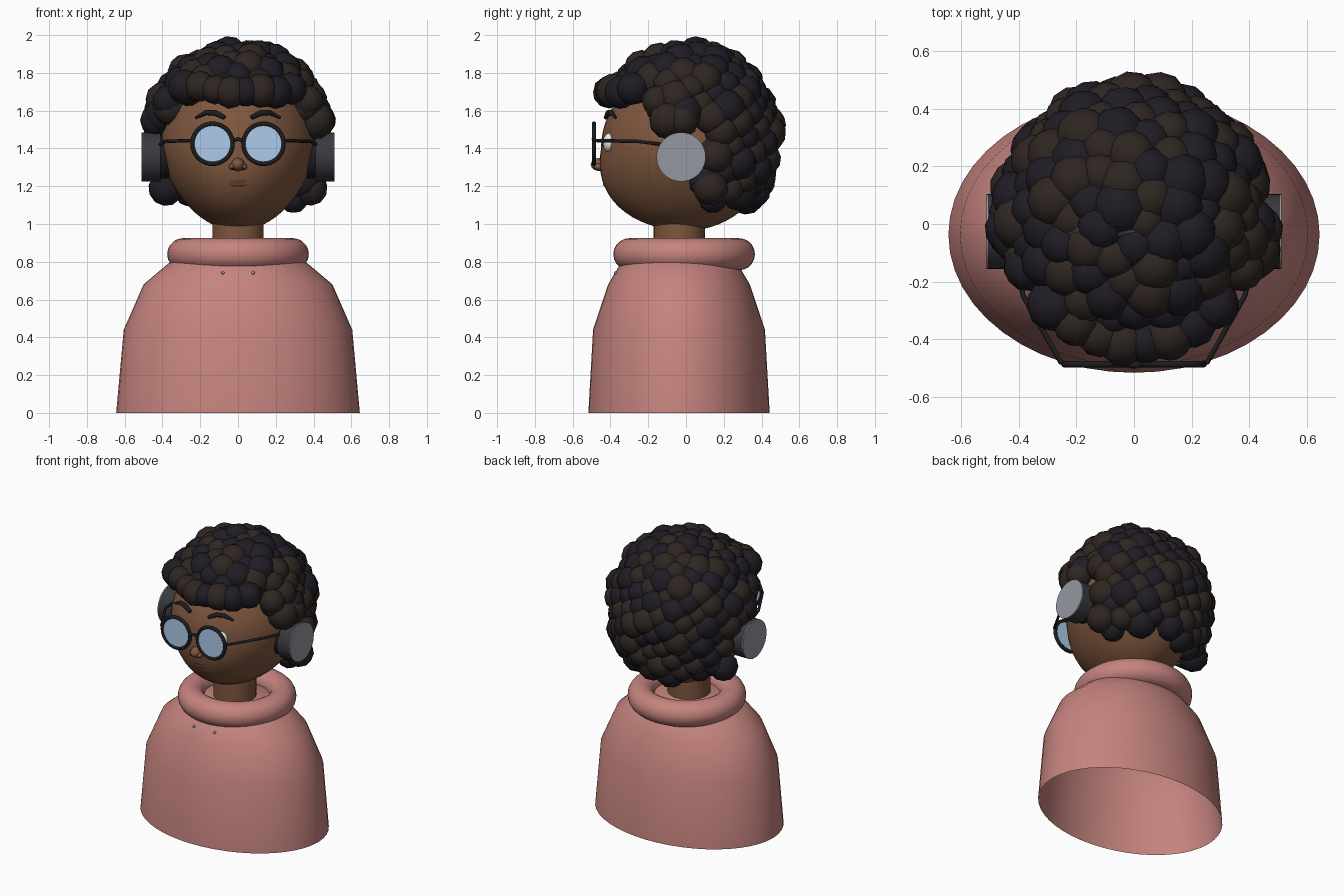
import bpy, bmesh, math, random
from mathutils import Vector, Matrix

if "Cube" in bpy.data.objects:
    bpy.data.objects.remove(bpy.data.objects["Cube"])

random.seed(7)


def material(name, rgb):
    m = bpy.data.materials.new(name)
    m.diffuse_color = (*rgb, 1)
    m.use_nodes = True
    m.node_tree.nodes["Principled BSDF"].inputs["Base Color"].default_value = m.diffuse_color
    return m


PINK = material("pink_knit", (0.56, 0.23, 0.21))
SKIN = material("skin", (0.21, 0.095, 0.048))
LIP = material("lip", (0.17, 0.06, 0.04))
BLACK = material("black", (0.012, 0.012, 0.014))
CHARCOAL = material("charcoal", (0.04, 0.042, 0.05))
GREY = material("grey", (0.3, 0.31, 0.35))
LENS = material("lens_blue", (0.42, 0.6, 0.82))
WHITE = material("eye_white", (0.85, 0.83, 0.78))
HAIR_DARK = material("hair_dark", (0.014, 0.012, 0.018))
HAIR_BROWN = material("hair_brown", (0.028, 0.019, 0.016))


def finish(ob, name, mat, angle=40):
    ob.name = name
    ob.data.materials.append(mat)
    bpy.ops.object.select_all(action='DESELECT')
    ob.select_set(True)
    bpy.context.view_layer.objects.active = ob
    bpy.ops.object.shade_smooth_by_angle(angle=math.radians(angle))
    return ob


def from_bmesh(bm, name, mat, angle=40):
    bmesh.ops.recalc_face_normals(bm, faces=bm.faces)
    me = bpy.data.meshes.new(name)
    bm.to_mesh(me)
    bm.free()
    ob = bpy.data.objects.new(name, me)
    bpy.context.collection.objects.link(ob)
    return finish(ob, name, mat, angle)


def ball(name, loc, scale, mat, seg=24):
    bpy.ops.mesh.primitive_uv_sphere_add(segments=seg, ring_count=seg // 2, location=loc)
    bpy.context.object.scale = scale
    return finish(bpy.context.object, name, mat)


def cyl(name, loc, r, depth, mat, axis='Z', seg=40):
    rot = {'X': (0, math.pi / 2, 0), 'Y': (math.pi / 2, 0, 0), 'Z': (0, 0, 0)}[axis]
    bpy.ops.mesh.primitive_cylinder_add(vertices=seg, radius=r, depth=depth,
                                        location=loc, rotation=rot)
    return finish(bpy.context.object, name, mat)


def torus(name, loc, major, minor, mat, rot=(0, 0, 0), seg=48, sides=20):
    bpy.ops.mesh.primitive_torus_add(major_segments=seg, minor_segments=sides, location=loc,
                                     rotation=rot, major_radius=major, minor_radius=minor)
    return finish(bpy.context.object, name, mat, 60)


def tube(name, pts, r, mat, radii=None):
    cu = bpy.data.curves.new(name, 'CURVE')
    cu.dimensions = '3D'
    cu.bevel_depth = r
    cu.bevel_resolution = 2
    cu.use_fill_caps = True
    sp = cu.splines.new('POLY')
    sp.points.add(len(pts) - 1)
    for i, p in enumerate(pts):
        sp.points[i].co = (*p, 1)
        sp.points[i].radius = radii[i] if radii else 1
    ob = bpy.data.objects.new(name, cu)
    cu.materials.append(mat)
    bpy.context.collection.objects.link(ob)
    return ob


# sweater: open-bottomed loft of ellipses
bm = bmesh.new()
N = 48
rings = []
for rx, ry, z in [(.645, .48, 0), (.605, .455, .44), (.5, .375, .68),
                  (.37, .31, .79), (.27, .25, .84), (.12, .12, .86)]:
    rings.append([bm.verts.new((rx * math.cos(2 * math.pi * i / N),
                                -.037 + ry * math.sin(2 * math.pi * i / N), z)) for i in range(N)])
for a, b in zip(rings, rings[1:]):
    for i in range(N):
        bm.faces.new((a[i], a[(i + 1) % N], b[(i + 1) % N], b[i]))
from_bmesh(bm, "sweater", PINK, 60)
torus("collar", (0, -.01, .84), .29, .085, PINK)
cyl("neck", (0, -.035, .92), .136, .24, SKIN)

# head: sphere narrowed to the chin, chin pushed forward
bm = bmesh.new()
bmesh.ops.create_uvsphere(bm, u_segments=48, v_segments=32, radius=1)
for v in bm.verts:
    x, y, z = v.co
    low = max(0, -z)
    v.co = (x * .41 * (1 - .14 * low), y * .45 - .04 * low * (y < 0) * -y * 2, 1.4 + z * .435)
from_bmesh(bm, "head", SKIN, 80)

# nose and mouth
ball("nose", (0, -.455, 1.315), (.035, .05, .035), SKIN)
ball("upper_lip", (0, -.425, 1.235), (.075, .02, .014), LIP)
ball("lower_lip", (0, -.42, 1.212), (.06, .02, .016), LIP)

for s, side in ((1, "right"), (-1, "left")):
    ball(side + "_nostril", (s * .03, -.463, 1.303), (.018, .024, .017), SKIN, 16)
    ball(side + "_nostril_hole", (s * .025, -.479, 1.294), (.01, .008, .006), BLACK, 12)
    ball(side + "_eye", (s * .145, -.405, 1.43), (.055, .035, .052), WHITE)
    ball(side + "_iris", (s * .145, -.432, 1.43), (.025, .012, .028), BLACK, 16)
    tube(side + "_eyebrow", [(s * .07, -.425, 1.563), (s * .12, -.412, 1.588),
                             (s * .17, -.395, 1.59), (s * .225, -.372, 1.562)],
         .014, BLACK, [.8, 1.1, 1, .5])
    # glasses
    torus(side + "_lens_rim", (s * .135, -.487, 1.425), .106, .012, BLACK,
          (math.pi / 2, 0, 0), 40, 10)
    cyl(side + "_lens", (s * .135, -.487, 1.425), .102, .01, LENS, 'Y')
    tube(side + "_glasses_arm", [(s * .238, -.485, 1.442), (s * .255, -.48, 1.442),
                                 (s * .385, -.25, 1.437), (s * .415, -.12, 1.42)], .009, BLACK)
    # headphone cups
    cyl(side + "_ear_cushion", (s * .395, -.026, 1.355), .115, .06, BLACK, 'X')
    cyl(side + "_ear_cup", (s * .458, -.026, 1.355), .13, .098, CHARCOAL, 'X')
    cyl(side + "_ear_cup_plate", (s * .509, -.026, 1.355), .13, .006, GREY, 'X')
    ball(side + "_collar_eyelet", (s * .08, -.372, .742), (.009, .009, .009), GREY, 12)
tube("glasses_bridge", [(-.033, -.487, 1.44), (0, -.49, 1.45), (.033, -.487, 1.44)], .01, BLACK)

# headband, mostly buried in the hair
tube("headband", [(.46 * math.cos(math.pi * i / 24), -.026, 1.44 + .49 * math.sin(math.pi * i / 24))
                  for i in range(25)], .022, CHARCOAL)

# hair: two tones of overlapping puffs spread over a shell, leaving the face open
tones = [bmesh.new(), bmesh.new()]


def puff(c, r):
    rot = Matrix.Rotation(random.random() * 6, 4, Vector((random.random(), .5, random.random())))
    bmesh.ops.create_icosphere(random.choice(tones), subdivisions=2, radius=r,
                               matrix=Matrix.Translation(c) @ rot)


COUNT = 250
for i in range(COUNT):
    h = 1 - 2 * (i + .5) / COUNT
    a = i * math.pi * (3 - math.sqrt(5))
    w = math.sqrt(1 - h * h)
    k = random.uniform(.96, 1.03)
    x, y = .42 * k * w * math.cos(a), .42 * k * w * math.sin(a) + .01
    z = 1.47 + h * k * (.43 if h > 0 else .5)
    if z > 1.7:
        keep = True
    elif z > 1.52:
        keep = y > -.14
    else:
        keep = z > 1.13 and y > .11
    if keep:
        r = random.uniform(.075, .105)
        puff((x, y, min(z, 1.995 - r)), r)
# fringe over the forehead and puffs at the temples
for i in range(8):
    t = (i - 3.5) / 3.5
    puff((t * .28, -.41 + .13 * t * t, 1.71 + random.uniform(-.015, .02)), random.uniform(.075, .095))
for s in (-1, 1):
    puff((s * .37, -.15, 1.65), .085)
    puff((s * .43, -.02, 1.55), .09)
    puff((s * .38, .13, 1.19), .095)
from_bmesh(tones[0], "hair_puffs_dark", HAIR_DARK, 50)
from_bmesh(tones[1], "hair_puffs_brown", HAIR_BROWN, 50)
